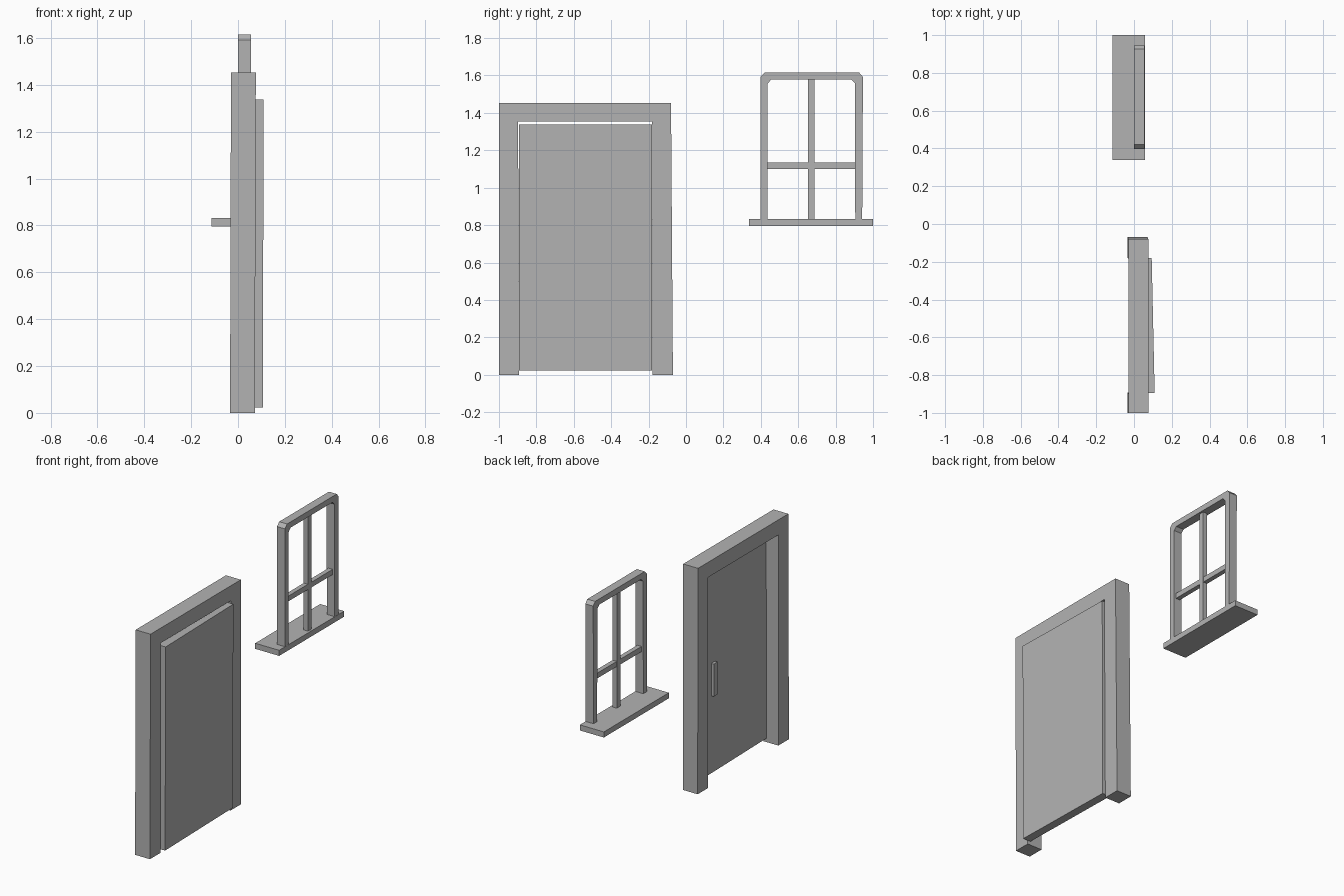
import bpy, bmesh

if "Cube" in bpy.data.objects:
    bpy.data.objects.remove(bpy.data.objects["Cube"])

grey = bpy.data.materials.new("plain_grey")
grey.diffuse_color = (0.45, 0.45, 0.45, 1)
grey.use_nodes = True
grey.node_tree.nodes["Principled BSDF"].inputs["Base Color"].default_value = grey.diffuse_color


def prism(name, outline, x0, x1, shift=lambda y, z: 0.0):
    """Extrude a (y, z) outline from x0 to x1; shift skews points along x."""
    bm = bmesh.new()
    n = len(outline)
    back = [bm.verts.new((x0 + shift(y, z), y, z)) for y, z in outline]
    front = [bm.verts.new((x1 + shift(y, z), y, z)) for y, z in outline]
    bm.faces.new(back[::-1])
    bm.faces.new(front)
    for i in range(n):
        j = (i + 1) % n
        bm.faces.new((back[i], back[j], front[j], front[i]))
    bmesh.ops.recalc_face_normals(bm, faces=bm.faces)
    mesh = bpy.data.meshes.new(name)
    bm.to_mesh(mesh)
    bm.free()
    mesh.materials.append(grey)
    obj = bpy.data.objects.new(name, mesh)
    bpy.context.collection.objects.link(obj)
    return obj


def rect(y0, y1, z0, z1):
    return [(y0, z0), (y1, z0), (y1, z1), (y0, z1)]


def lean(y, z):
    return 0.004 * (z / 1.45 - 1)


def ajar(y, z):
    # door swings slightly out of its frame towards -y
    return -0.022 * (y + 0.18) + lean(y, z)


# door frame: upside-down U
prism("door_frame",
      [(-1.0, 0), (-0.892, 0), (-0.898, 1.355), (-0.182, 1.355),
       (-0.178, 0), (-0.07, 0), (-0.08, 1.452), (-1.0, 1.452)],
      -0.03, 0.076, lean)

# door leaf and its pull handle on the -x side
prism("door_leaf", rect(-0.894, -0.181, 0.024, 1.338), 0.039, 0.094, ajar)
prism("door_handle", rect(-0.355, -0.316, 0.52, 0.73), 0.022, 0.042, ajar)

# window frame: upside-down U with chamfered corners
prism("window_frame",
      [(0.398, 0.832), (0.435, 0.832), (0.437, 1.558), (0.456, 1.578),
       (0.884, 1.578), (0.903, 1.558), (0.905, 0.832), (0.942, 0.832),
       (0.946, 1.592), (0.926, 1.615), (0.42, 1.615), (0.398, 1.592)],
      0.0, 0.056)

# glazing bars
prism("window_mullion", rect(0.652, 0.688, 0.832, 1.578), 0.012, 0.043)
prism("window_transom", rect(0.435, 0.905, 1.1, 1.134), 0.0125, 0.0425)

# sill
prism("window_sill", rect(0.338, 1.0, 0.796, 0.832), -0.114, 0.057)
